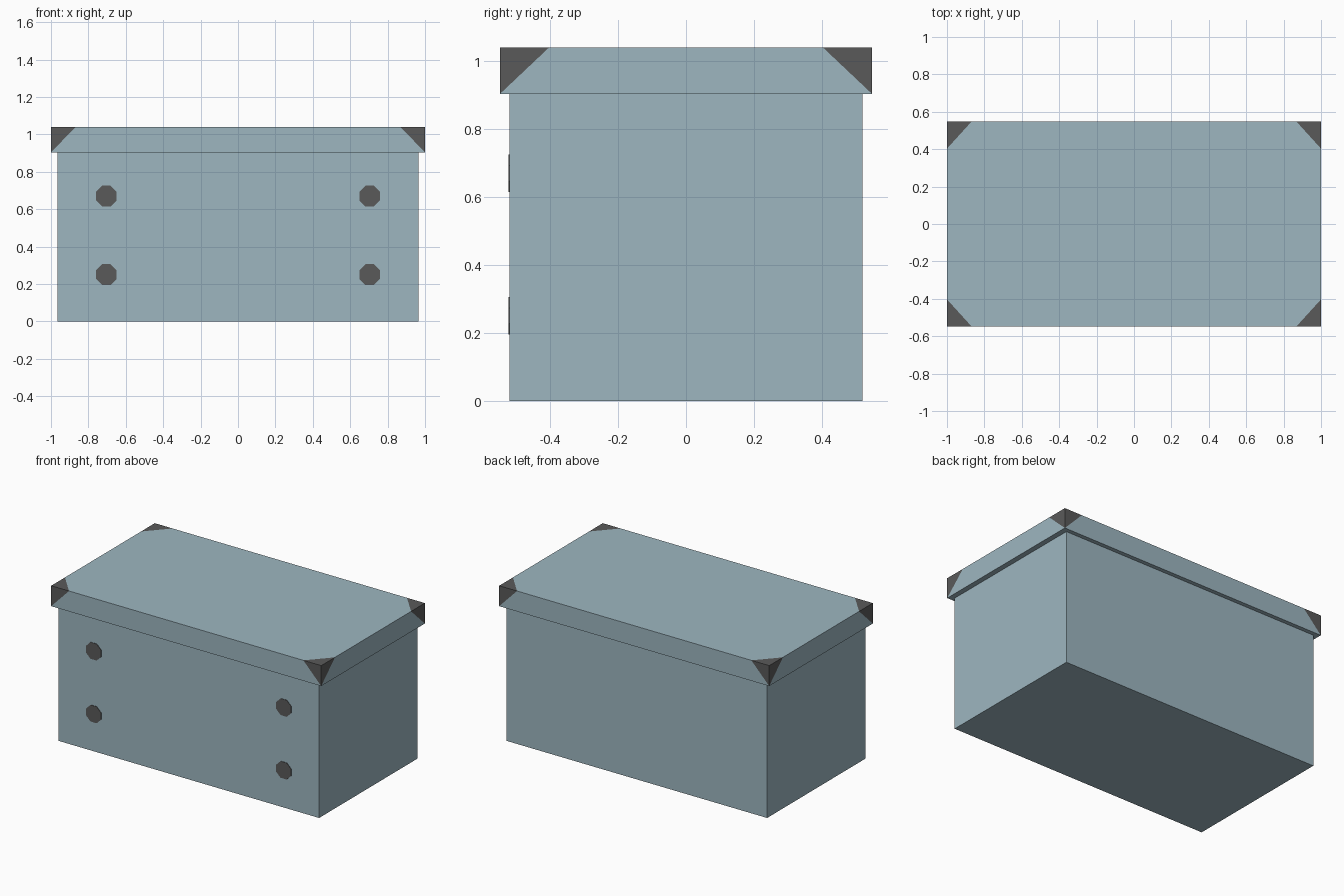
import bpy, bmesh, math
from mathutils import Vector, Matrix

if "Cube" in bpy.data.objects:
    bpy.data.objects.remove(bpy.data.objects["Cube"])


def material(name, rgb):
    m = bpy.data.materials.new(name)
    m.diffuse_color = (*rgb, 1)
    m.use_nodes = True
    m.node_tree.nodes["Principled BSDF"].inputs["Base Color"].default_value = m.diffuse_color
    return m


BLUE = material("pale grey blue", (0.34, 0.47, 0.53))
DARK = material("dark grey", (0.102, 0.102, 0.102))


def finish(bm, name, mats):
    bmesh.ops.recalc_face_normals(bm, faces=bm.faces)
    mesh = bpy.data.meshes.new(name)
    bm.to_mesh(mesh)
    bm.free()
    for m in mats:
        mesh.materials.append(m)
    obj = bpy.data.objects.new(name, mesh)
    bpy.context.collection.objects.link(obj)
    return obj


def box(hx, hy, z0, z1):
    bm = bmesh.new()
    bmesh.ops.create_cube(bm, size=1, matrix=Matrix.Translation((0, 0, (z0 + z1) / 2))
                          @ Matrix.Diagonal((2 * hx, 2 * hy, z1 - z0, 1)))
    return bm


# Main body
BX, BY, SEAM, TOP = 0.965, 0.52, 0.903, 1.04
finish(box(BX, BY, 0, SEAM), "box_body", [BLUE])

# Lid with a dark cap cut into each upper corner
LX, LY, CAPX, CAPY = 1.0, 0.548, 0.132, 0.145
lid = box(LX, LY, SEAM, TOP)
planes = []
for sx in (-1, 1):
    for sy in (-1, 1):
        n = Vector((sx / CAPX, sy / CAPY, 1 / (TOP - SEAM))).normalized()
        p = Vector((sx * LX, sy * LY, SEAM))
        planes.append((p, n))
        bmesh.ops.bisect_plane(lid, geom=lid.verts[:] + lid.edges[:] + lid.faces[:],
                               dist=1e-5, plane_co=p, plane_no=n)
for f in lid.faces:
    c = f.calc_center_median()
    if any((c - p).dot(n) > 1e-3 for p, n in planes):
        f.material_index = 1
finish(lid, "lid", [BLUE, DARK])

# Four octagonal studs on the front
for side, x in (("left", -0.704), ("right", 0.704)):
    for level, z in (("lower", 0.25), ("upper", 0.67)):
        bm = bmesh.new()
        bmesh.ops.create_cone(bm, cap_ends=True, segments=8, radius1=0.06, radius2=0.06, depth=0.006,
                              matrix=Matrix.Translation((x, -BY, z))
                              @ Matrix.Rotation(math.pi / 2, 4, 'X')
                              @ Matrix.Rotation(math.pi / 8, 4, 'Z'))
        finish(bm, f"stud_{level}_{side}", [DARK])
